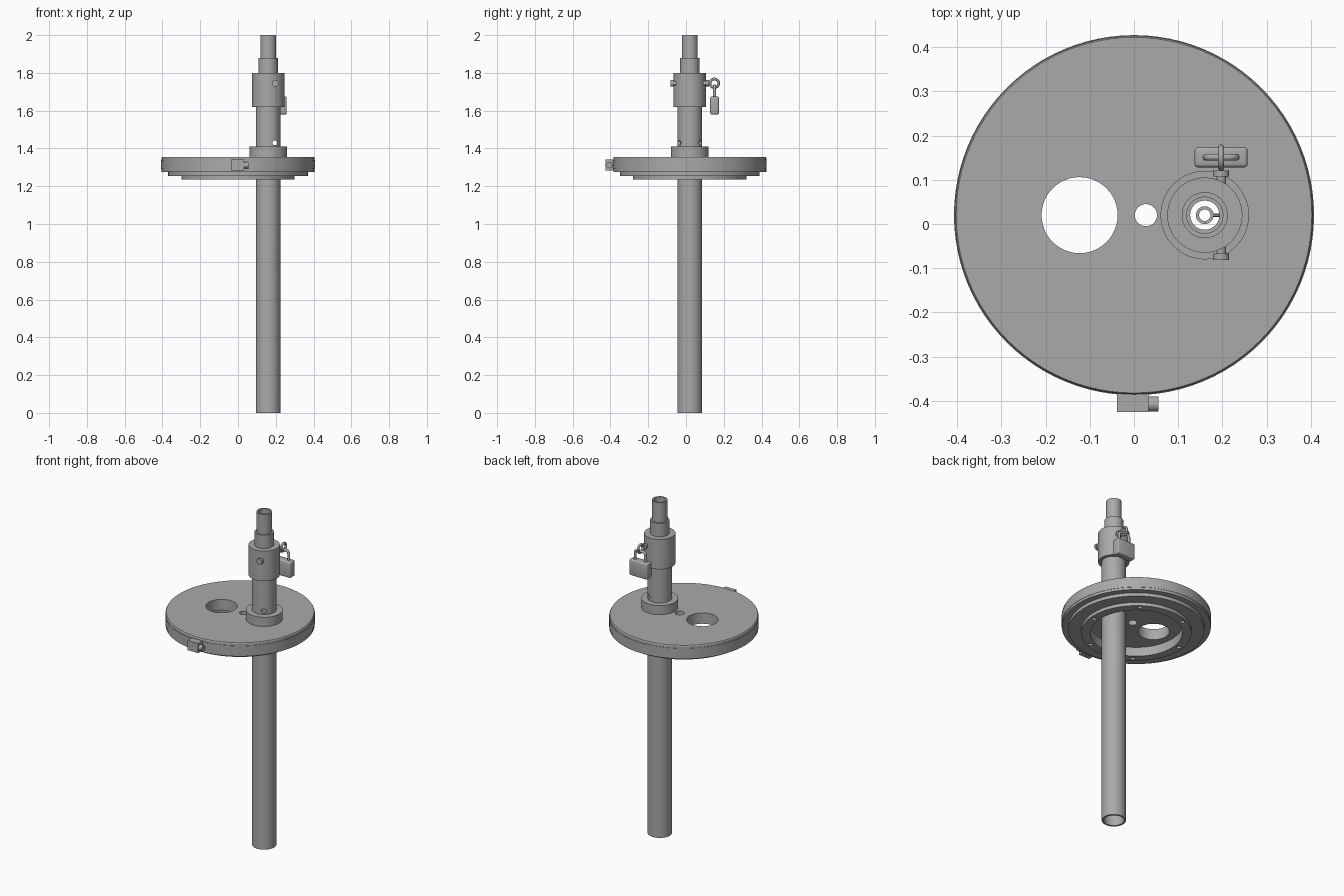
import bpy, bmesh, math
from mathutils import Matrix, Vector

if "Cube" in bpy.data.objects:
    bpy.data.objects.remove(bpy.data.objects["Cube"])

grey = bpy.data.materials.new("plain grey")
grey.use_nodes = True
grey.diffuse_color = (0.4, 0.4, 0.4, 1)
grey.node_tree.nodes["Principled BSDF"].inputs["Base Color"].default_value = (0.4, 0.4, 0.4, 1)

DISC = (0, 0.02)      # disc axis
POST = (0.16, 0.02)   # post axis
PIN_X, PIN_Z = 0.197, 1.745


def finish(name, bm):
    bmesh.ops.remove_doubles(bm, verts=bm.verts, dist=1e-5)
    bmesh.ops.recalc_face_normals(bm, faces=bm.faces)
    mesh = bpy.data.meshes.new(name)
    bm.to_mesh(mesh)
    bm.free()
    mesh.materials.append(grey)
    obj = bpy.data.objects.new(name, mesh)
    bpy.context.collection.objects.link(obj)
    smooth(obj)
    return obj


def smooth(obj):
    bpy.ops.object.select_all(action='DESELECT')
    obj.select_set(True)
    bpy.context.view_layer.objects.active = obj
    bpy.ops.object.shade_smooth_by_angle(angle=math.radians(30))


def lathe(name, profile, axis, steps=64, closed=True):
    """Revolve (radius, height) points about a vertical axis."""
    bm = bmesh.new()
    verts = [bm.verts.new((axis[0] + r, axis[1], z)) for r, z in profile]
    edges = [bm.edges.new(pair) for pair in zip(verts, verts[1:])]
    if closed:
        edges.append(bm.edges.new((verts[-1], verts[0])))
    bmesh.ops.spin(bm, geom=verts + edges, cent=(*axis, 0), axis=(0, 0, 1),
                   angle=math.tau, steps=steps)
    return finish(name, bm)


def rod(name, start, end, radius, sides=32):
    a, b = Vector(start), Vector(end)
    turn = (b - a).to_track_quat('Z', 'Y').to_matrix().to_4x4()
    bm = bmesh.new()
    bmesh.ops.create_cone(bm, cap_ends=True, segments=sides, radius1=radius, radius2=radius,
                          depth=(b - a).length, matrix=Matrix.Translation((a + b) / 2) @ turn)
    return finish(name, bm)


def box(name, low, high, bevel=0):
    low, high = Vector(low), Vector(high)
    bm = bmesh.new()
    bmesh.ops.create_cube(bm, size=1, matrix=Matrix.Translation((low + high) / 2)
                          @ Matrix.Diagonal((*(high - low), 1)))
    if bevel:
        bmesh.ops.bevel(bm, geom=bm.edges[:], offset=bevel, segments=3,
                        profile=0.5, affect='EDGES')
    return finish(name, bm)


def cut(target, cutters):
    for c in cutters:
        mod = target.modifiers.new("cut", 'BOOLEAN')
        mod.operation, mod.solver, mod.object = 'DIFFERENCE', 'EXACT', c
        bpy.context.view_layer.objects.active = target
        bpy.ops.object.modifier_apply(modifier=mod.name)
        bpy.data.objects.remove(c)
    smooth(target)


# Stepped disc with a recess underneath
disc = lathe("disc", [(0, 1.355), (0.402, 1.355), (0.405, 1.35), (0.405, 1.275),
                      (0.37, 1.275), (0.37, 1.255), (0.3, 1.255), (0.3, 1.235),
                      (0.25, 1.235), (0.25, 1.29), (0, 1.29)], DISC, 96, closed=False)
holes = [rod("hole", (x, 0.02, 1.1), (x, 0.02, 1.5), r, 48)
         for x, r in ((-0.123, 0.086), (0.027, 0.025), (POST[0], 0.06))]
for i in range(6):
    a = math.radians(54 + 60 * i)
    x, y = 0.278 * math.cos(a), 0.02 + 0.278 * math.sin(a)
    holes.append(rod("hole", (x, y, 1.2), (x, y, 1.27), 0.012, 24))
cut(disc, holes)

# Band clamp around the rim
lathe("rim_band", [(0.4, 1.29), (0.407, 1.29), (0.407, 1.338), (0.4, 1.338)], DISC, 96)
box("clamp_block", (-0.038, -0.425, 1.284), (0.033, -0.38, 1.342))
rod("clamp_screw", (0.03, -0.407, 1.312), (0.055, -0.407, 1.312), 0.017)

# Hollow post, collar and sleeve
post = lathe("post", [(0.066, 0), (0.066, 1.7), (0.055, 1.7), (0.055, 0)], POST)
cut(post, [rod("hole", (PIN_X - 0.002, -0.2, 1.43), (PIN_X - 0.002, 0.2, 1.43), 0.013, 24)])
lathe("post_collar", [(0.06, 1.35), (0.1, 1.35), (0.1, 1.41), (0.06, 1.41)], POST)
lathe("sleeve", [(0.06, 1.62), (0.085, 1.62), (0.085, 1.8), (0.04, 1.8),
                 (0.04, 1.78), (0.06, 1.78)], POST)
lathe("neck", [(0.033, 1.78), (0.052, 1.78), (0.052, 1.88), (0.042, 1.88),
               (0.042, 2), (0.033, 2)], POST)

# Small ring inside the bore
lathe("inner_ring", [(0.013, 1.74), (0.02, 1.74), (0.02, 1.75), (0.013, 1.75)], POST, 32)
rod("inner_ring_stub", (0.178, 0.02, PIN_Z), (0.217, 0.02, PIN_Z), 0.004, 12)

# Cross pin with a head at each end
for side, name in ((-1, "front"), (1, "back")):
    def at(d):
        return (PIN_X, 0.02 + side * d, PIN_Z)
    rod(name + "_pin", at(0.05), at(0.09), 0.011)
    rod(name + "_pin_head", at(0.087), at(0.101), 0.018)

# Ring through the pin, carrying the padlock
bpy.ops.mesh.primitive_torus_add(major_radius=0.023, minor_radius=0.007, major_segments=32,
                                 minor_segments=12, location=(PIN_X, 0.15, PIN_Z),
                                 rotation=(0, math.pi / 2, 0))
ring = bpy.context.object
ring.name = "pin_ring"
ring.data.materials.append(grey)
smooth(ring)

box("padlock_body", (0.137, 0.128, 1.58), (0.257, 0.174, 1.675), 0.008)

curve = bpy.data.curves.new("padlock_shackle", 'CURVE')
curve.dimensions = '3D'
curve.bevel_depth, curve.bevel_resolution = 0.008, 3
path = [(-0.034, 1.66)]
for cx, start in ((-0.016, 180), (0.016, 90)):
    for k in range(5):
        a = math.radians(start - 22.5 * k)
        path.append((cx + 0.018 * math.cos(a), 1.713 + 0.018 * math.sin(a)))
path.append((0.034, 1.66))
spline = curve.splines.new('POLY')
spline.points.add(len(path) - 1)
for p, (dx, z) in zip(spline.points, path):
    p.co = (PIN_X + dx, 0.151, z, 1)
spline.use_smooth = True
curve.materials.append(grey)
bpy.context.collection.objects.link(bpy.data.objects.new("padlock_shackle", curve))
